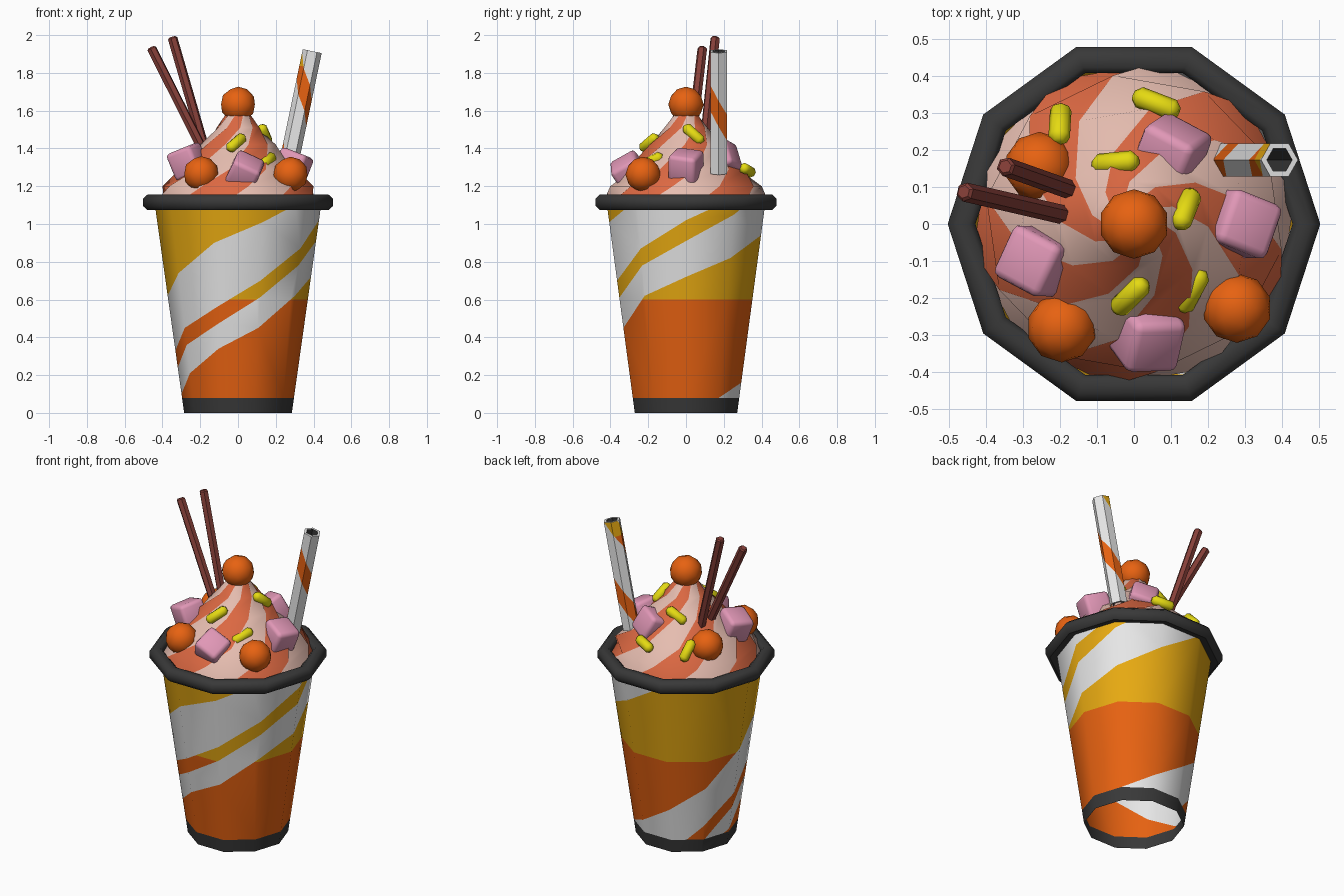
import bpy, bmesh, math
from mathutils import Vector, Matrix, Euler

if "Cube" in bpy.data.objects:
    bpy.data.objects.remove(bpy.data.objects["Cube"])

COLOURS = {
    "orange": (0.85, 0.13, 0.006), "yellow": (0.80, 0.40, 0.006), "white": (0.85, 0.85, 0.85),
    "charcoal": (0.04, 0.04, 0.04), "cream": (0.84, 0.54, 0.46), "salmon": (0.72, 0.14, 0.055),
    "pink": (0.75, 0.31, 0.47), "brown": (0.24, 0.05, 0.04), "lemon": (0.78, 0.70, 0.006)}
MATS = {}
for key, rgb in COLOURS.items():
    MATS[key] = bpy.data.materials.new(key)
    MATS[key].diffuse_color = (*rgb, 1)
ORDER = list(COLOURS)


def finish(name, bm, matrix=Matrix(), colour=None, angle=50):
    """Turn a bmesh into an object; colour=None keeps per-face indices into ORDER."""
    me = bpy.data.meshes.new(name)
    used = [colour] if colour else [ORDER[i] for i in sorted({f.material_index for f in bm.faces})]
    for f in bm.faces:
        f.material_index = 0 if colour else used.index(ORDER[f.material_index])
    bm.to_mesh(me)
    bm.free()
    for c in used:
        me.materials.append(MATS[c])
    me.shade_smooth()
    me.set_sharp_from_angle(angle=math.radians(angle))
    ob = bpy.data.objects.new(name, me)
    ob.matrix_world = matrix
    bpy.context.collection.objects.link(ob)
    return ob


def lathe(name, profile, n, paint, matrix=Matrix(), closed=False, cap=False, twist=None, phase=0, angle=50):
    """Spin an (r, z) profile with n sides; paint(segment, column) gives the colour."""
    bm = bmesh.new()
    rings = []
    for j, (r, z) in enumerate(profile):
        off = math.radians(phase + (twist[j] if twist else 0))
        rings.append([bm.verts.new((r * math.cos(off + math.tau * k / n),
                                    r * math.sin(off + math.tau * k / n), z)) for k in range(n)])
    m = len(rings)
    for j in range(m if closed else m - 1):
        a, b = rings[j], rings[(j + 1) % m]
        for k in range(n):
            q = (k + 1) % n
            bm.faces.new((a[k], a[q], b[q], b[k])).material_index = ORDER.index(paint(j, k))
    if cap:
        for ring, flip in ((rings[0], True), (rings[-1], False)):
            f = bm.faces.new(ring[::-1] if flip else ring)
            f.material_index = ORDER.index(paint(0, 0))
    return finish(name, bm, matrix, angle=angle)


def striped_wall(name, n, r0, r1, h, cuts, paint, matrix=Matrix()):
    """Open n-sided wall; cuts(k) lists (left z, right z) lines sliced into side k."""
    def corner(k, z):
        r, a = r0 + (r1 - r0) * z / h, math.tau * k / n
        return Vector((r * math.cos(a), r * math.sin(a), z))
    out = bmesh.new()
    for k in range(n):
        bm = bmesh.new()
        quad = [corner(k, 0), corner(k + 1, 0), corner(k + 1, h), corner(k, h)]
        bm.faces.new([bm.verts.new(p) for p in quad])
        normal = (quad[1] - quad[0]).cross(quad[3] - quad[0])
        for zl, zr in cuts(k):
            a, b = corner(k, zl), corner(k + 1, zr)
            bmesh.ops.bisect_plane(bm, geom=bm.verts[:] + bm.edges[:] + bm.faces[:], dist=1e-5,
                                   plane_co=a, plane_no=(b - a).cross(normal).normalized())
        for f in bm.faces:
            c = f.calc_center_median()
            a, b = corner(k, c.z), corner(k + 1, c.z)
            t = (c - a).dot(b - a) / (b - a).length_squared
            new = out.faces.new([out.verts.new(v.co) for v in f.verts])
            new.material_index = ORDER.index(paint(k, t, c.z))
        bm.free()
    bmesh.ops.remove_doubles(out, verts=out.verts[:], dist=1e-4)
    return finish(name, out, matrix)


def along(a, b):
    """Matrix placing local z on the line from a to b, origin at a."""
    d = Vector(b) - Vector(a)
    return Matrix.Translation(a) @ d.to_track_quat('Z', 'Y').to_matrix().to_4x4(), d.length


# Cup: two spiral white stripes, heights given at successive corners
EDGES = {
    "broad_top": (0, [0, .08, .16, .28, .42, .62, .74, .90, 1.01, 1.13]),
    "broad_low": (3, [0, .17, .33, .45, .56, .70, .87, 1.02, 1.14]),
    "thin_top": (4, [.07, .24, .36, .47, .61, .78, .91, 1.05, 1.2]),
    "thin_low": (4, [0, .10, .21, .34, .45, .62, .72, .82, .94, 1.10])}


def edge(key, i):
    start, zs = EDGES[key]
    return -1 if i < start else 9 if i >= start + len(zs) else zs[i - start]


def cup_cuts(k):
    lines = [(.08, .08), (.6, .6)]
    for key in EDGES:
        for i in (k, k + 10):
            pair = (edge(key, i), edge(key, i + 1))
            if all(-1 < z < 9 for z in pair):
                lines.append(pair)
    return lines


def cup_paint(k, t, z):
    if z < .08:
        return "charcoal"
    for i in (k, k + 10):
        at = lambda key: edge(key, i) * (1 - t) + edge(key, i + 1) * t
        if at("broad_low") < z < at("broad_top") or at("thin_low") < z < at("thin_top"):
            return "white"
    return "orange" if z < .6 else "yellow"


striped_wall("cup", 10, .285, .44, 1.1, cup_cuts, cup_paint)

# Lid rim
lathe("rim", [(.43, 1.085), (.48, 1.075), (.503, 1.095), (.503, 1.135), (.48, 1.155), (.445, 1.155),
              (.428, 1.14)], 10, lambda j, k: "charcoal", closed=True)

# Whipped cream with five twisting arms
lathe("cream_swirl", [(.44, 1.12), (.405, 1.2), (.315, 1.29), (.20, 1.42), (.115, 1.51), (.06, 1.59), (.02, 1.64)],
      10, lambda j, k: "cream" if k % 2 else "salmon", twist=[0, 16, 36, 60, 86, 110, 130], phase=10, cap=True)

# Straw with a spiral stripe, white lip and dark bore
straw_m, L = along((.258, .173, 1.27), (.393, .173, 1.915))
straw_m = Matrix.Translation(straw_m.translation) @ Matrix.Rotation(math.atan2(.135, .645), 4, 'Y')
PITCH = .48


def straw_cuts(k):
    lines = [(.57, .57)]
    for turn in range(-1, 3):
        for width in (0, .14):
            z = .26 + width + PITCH * turn - .08 * k
            lines.append((z, z - .08))
    return lines


def straw_paint(k, t, z):
    if (z - .26 + .08 * (k + t)) % PITCH > .14:
        return "white"
    return "yellow" if z > .57 else "orange"


striped_wall("straw", 6, .051, .051, L, straw_cuts, straw_paint, straw_m)
lathe("straw_bore", [(.051, L), (.035, L), (.035, 0)], 6, lambda j, k: "charcoal" if j else "white", straw_m)

# Chocolate sticks
for i, (a, b) in enumerate([((-.17, .02, 1.36), (-.46, .087, 1.935)), ((-.165, .09, 1.36), (-.348, .155, 1.99))]):
    m, l = along(a, b)
    lathe(f"chocolate_stick_{i}", [(.026, 0), (.026, l - .008), (.018, l)], 6, lambda j, k: "brown", m,
          cap=True, angle=30)

# Orange candy balls
for i, p in enumerate([(0, 0, 1.633), (-.195, -.28, 1.265), (.278, -.227, 1.262), (-.255, .155, 1.295)]):
    bm = bmesh.new()
    bmesh.ops.create_icosphere(bm, subdivisions=2, radius=.094)
    finish(f"candy_ball_{i}", bm, Matrix.Translation(p), "orange")

# Marshmallow cubes
for i, (p, rot) in enumerate([((.10, .19, 1.345), (25, -15, -28)), ((.29, 0, 1.305), (-8, 20, -22)),
                              ((-.265, -.10, 1.33), (10, -20, -28)), ((.035, -.30, 1.275), (32, 25, 2))]):
    bm = bmesh.new()
    bmesh.ops.create_cube(bm, size=.155)
    bmesh.ops.bevel(bm, geom=bm.edges[:], offset=.022, segments=2, profile=.5, affect='EDGES')
    m = Matrix.Translation(p) @ Euler([math.radians(d) for d in rot]).to_matrix().to_4x4()
    finish(f"marshmallow_{i}", bm, m, "pink")

# Sprinkles: centre and direction
SPRINKLES = [((-.01, -.195, 1.43), (.08, .08, .07)), ((.155, -.18, 1.335), (.06, .11, .05)),
             ((.14, .04, 1.475), (.035, .09, -.08)), ((.06, .325, 1.285), (.13, -.05, .03)),
             ((-.05, .165, 1.43), (.10, .01, .05)), ((-.20, .27, 1.29), (.005, .08, -.08))]
for i, (c, d) in enumerate(SPRINKLES):
    c, d = Vector(c), Vector(d).normalized() * .066
    m, l = along(c - d, c + d)
    lathe(f"sprinkle_{i}", [(.014, 0), (.029, .016), (.029, l - .016), (.014, l)], 8, lambda j, k: "lemon", m,
          cap=True)

for m in bpy.data.materials:
    if m.users and not m.is_grease_pencil:
        m.use_nodes = True
        m.node_tree.nodes["Principled BSDF"].inputs["Base Color"].default_value = m.diffuse_color
